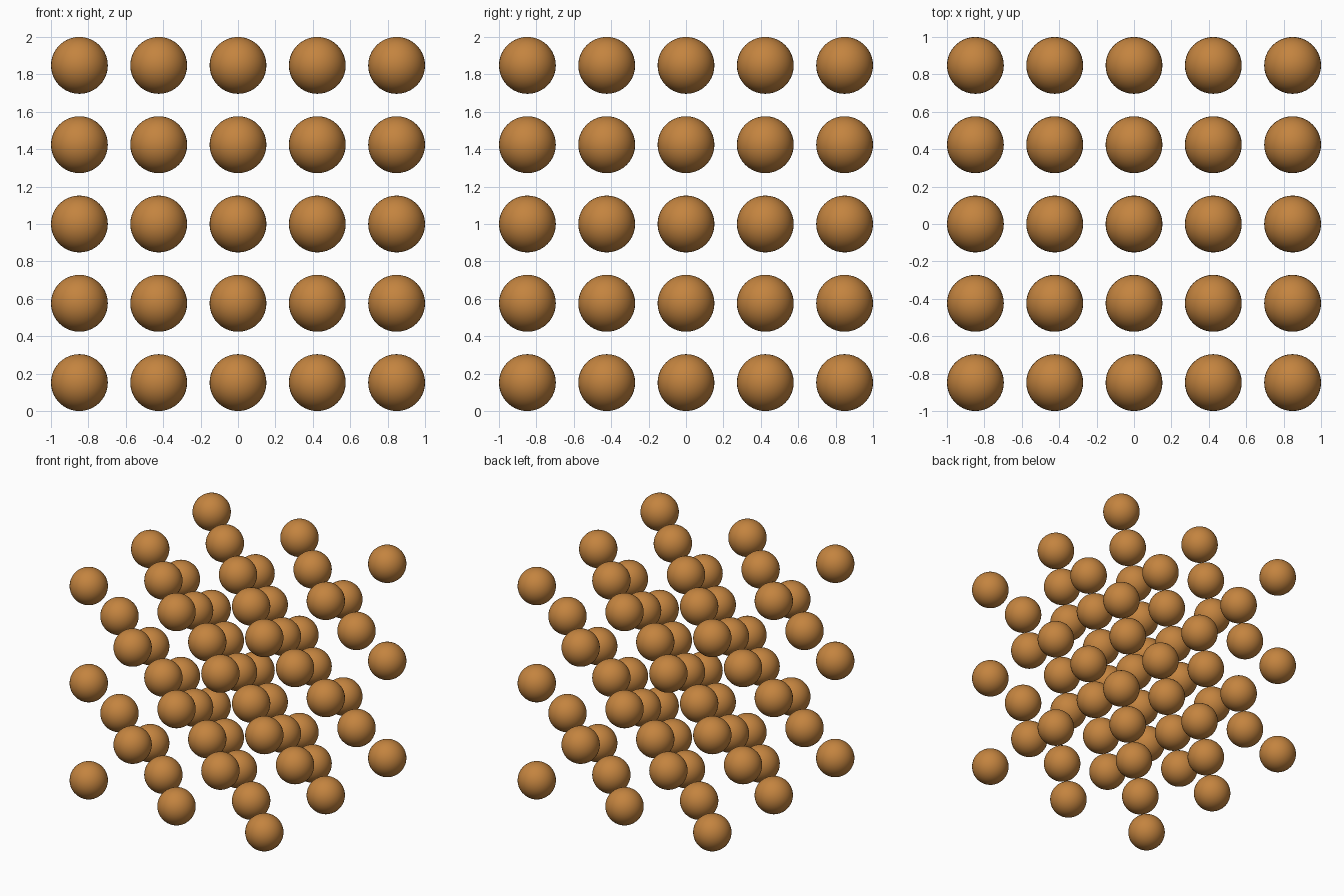
import bpy
from itertools import product

if "Cube" in bpy.data.objects:
    bpy.data.objects.remove(bpy.data.objects["Cube"])

R = 0.152                 # ball radius
STEP = (2 - 2 * R) / 4    # lattice spacing, five positions per axis

# One smooth ball whose mesh is shared by the whole lattice
bpy.ops.mesh.primitive_uv_sphere_add(segments=40, ring_count=20, radius=R)
first = bpy.context.object
bpy.ops.object.shade_smooth()
mesh = first.data
mesh.name = "ball"
mat = bpy.data.materials.new("copper")
mat.diffuse_color = (0.55, 0.23, 0.05, 1)
mat.use_nodes = True
mat.node_tree.nodes["Principled BSDF"].inputs["Base Color"].default_value = mat.diffuse_color
mesh.materials.append(mat)
bpy.data.objects.remove(first)

# Face-centred cubic lattice: every second site of a 5 x 5 x 5 grid
for i, j, k in product(range(5), repeat=3):
    if (i + j + k) % 2 == 0:
        ball = bpy.data.objects.new(f"lattice_ball_{i}{j}{k}", mesh)
        ball.location = ((i - 2) * STEP, (j - 2) * STEP, R + k * STEP)
        bpy.context.collection.objects.link(ball)
